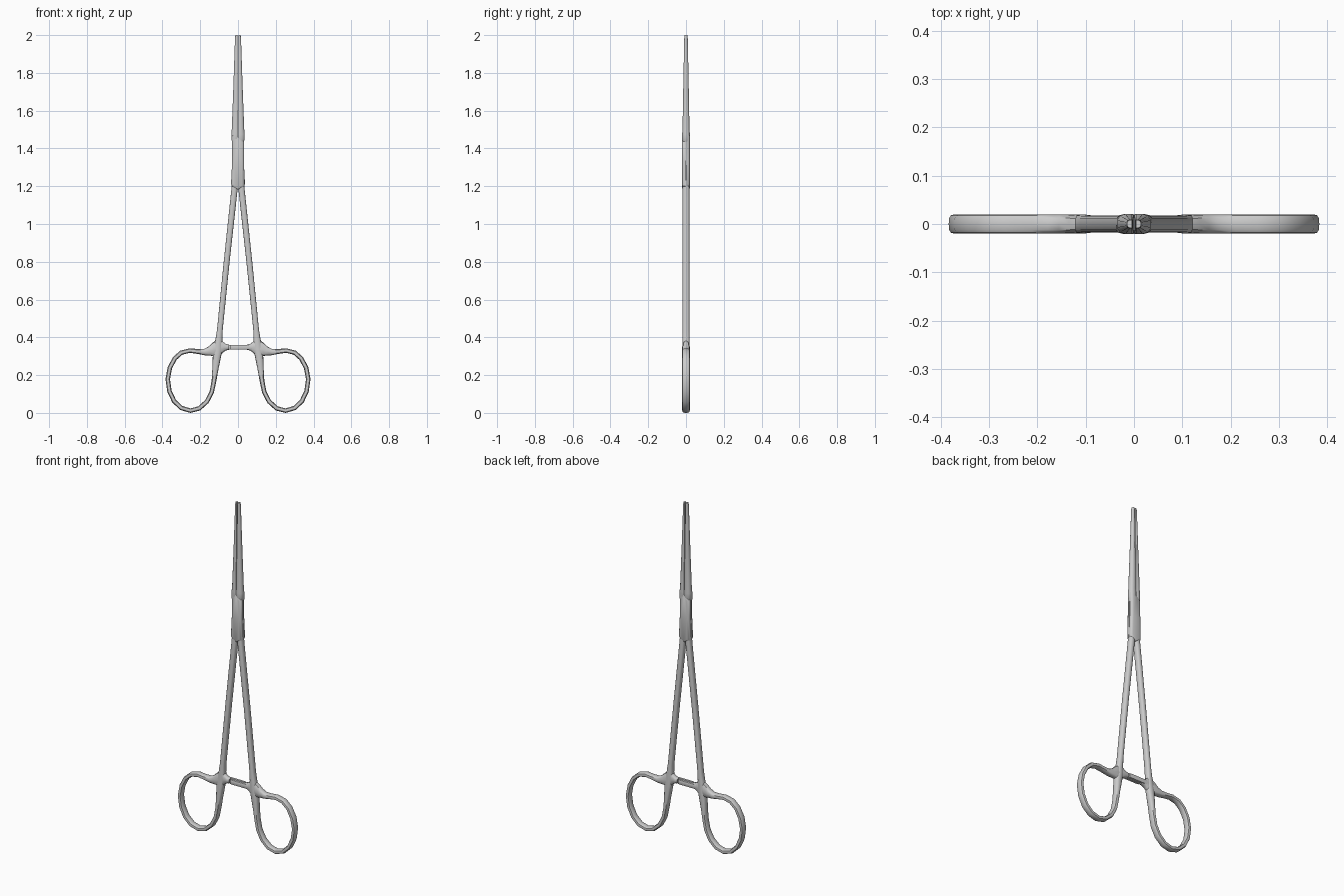
import bpy, bmesh, math
from mathutils import Vector


def loft(name, rings):
    """Skin a list of equal-length point rings, cap the ends."""
    bm = bmesh.new()
    vs = [[bm.verts.new(p) for p in r] for r in rings]
    n = len(vs[0])
    for a, b in zip(vs, vs[1:]):
        for i in range(n):
            j = (i + 1) % n
            bm.faces.new((a[i], a[j], b[j], b[i]))
    bm.faces.new(vs[0])
    bm.faces.new(vs[-1])
    bmesh.ops.recalc_face_normals(bm, faces=bm.faces)
    me = bpy.data.meshes.new(name)
    bm.to_mesh(me)
    bm.free()
    ob = bpy.data.objects.new(name, me)
    bpy.context.collection.objects.link(ob)
    bpy.ops.object.select_all(action='DESELECT')
    ob.select_set(True)
    bpy.context.view_layer.objects.active = ob
    bpy.ops.object.shade_smooth_by_angle(angle=math.radians(40))
    return ob


def sweep(name, path, profile, y=0.0):
    """Sweep a profile along (x, z, half width, half depth) points in the xz plane."""
    rings = []
    for i, (x, z, w, d) in enumerate(path):
        a, b = path[max(i - 1, 0)], path[min(i + 1, len(path) - 1)]
        t = Vector((b[0] - a[0], b[1] - a[1])).normalized()
        rings.append([(x + t.y * w * u, y + d * v, z - t.x * w * u) for u, v in profile])
    return loft(name, rings)


def soft(c, e=0.7):
    return math.copysign(abs(c) ** e, c) if abs(c) > 1e-6 else 0.0


ROUND = [(soft(math.cos(k * math.pi / 6)), soft(math.sin(k * math.pi / 6))) for k in range(12)]
BAR = [(-1, -.8), (-.8, -1), (.8, -1), (1, -.8), (1, .8), (.8, 1), (-.8, 1), (-1, .8)]
# jaw section: flat gripping side at +1, rounded back at -1
JAW = [(1, -.9), (.8, -1), (0, -1), (-.6, -.85), (-1, -.4),
       (-1, .4), (-.6, .85), (0, 1), (.8, 1), (1, .9)]

parts = []

# jaw on the left, swelling slightly at the joint
parts.append(sweep("jaw", [
    (-.0165, 1.435, .0145, .018), (-.018, 1.45, .0175, .0205), (-.018, 1.475, .0175, .0205),
    (-.017, 1.50, .0160, .0185), (-.0132, 1.72, .0115, .0145),
    (-.0094, 1.98, .0066, .0095), (-.0090, 2.0, .0052, .008)], JAW))

# joint plate with slanted ends, front half of the lap joint
outline = [(-.034, 1.47), (-.031, 1.42), (-.031, 1.33), (-.037, 1.21), (-.030, 1.198),
           (0, 1.182), (.035, 1.20), (.032, 1.33), (.031, 1.435), (.004, 1.462)]
levels = [(-.002, 1, 1), (-.013, 1, 1), (-.018, .88, .985), (-.0205, .6, .96)]
parts.append(loft("joint_plate", [
    [(x * sx, y, 1.33 + (z - 1.33) * sz) for x, z in outline] for y, sx, sz in levels]))

# right shank running on into the finger ring and back to the junction
handle = [
    (.0165, 1.23, .0155, .017), (.019, 1.18, .0165, .018), (.060, .80, .0155, .018),
    (.096, .44, .0150, .018), (.101, .39, .0180, .019), (.105, .345, .025, .020),
    (.113, .29, .0210, .020), (.120, .23, .0160, .020), (.127, .17, .0125, .020),
    (.139, .11, .012, .020), (.165, .060, .012, .020), (.205, .024, .012, .020),
    (.252, .012, .012, .020), (.300, .026, .012, .020), (.338, .062, .012, .020),
    (.363, .115, .012, .020), (.372, .178, .012, .020), (.361, .238, .012, .020),
    (.335, .288, .012, .020), (.300, .319, .012, .020), (.255, .330, .012, .020),
    (.212, .325, .013, .020), (.178, .322, .017, .020), (.150, .327, .025, .020),
    (.125, .335, .038, .0195), (.105, .340, .046, .018)]
parts.append(sweep("shank_and_finger_ring", handle, ROUND))

# flared root of the ratchet
parts.append(sweep("ratchet_root", [
    (.112, .348, .055, .017), (.095, .348, .045, .018), (.080, .348, .029, .018),
    (.065, .348, .018, .018), (.048, .348, .0135, .017)], ROUND))

# ratchet bar overlapping the opposite one
parts.append(sweep("ratchet_bar", [
    (.075, .348, .0125, .008), (-.025, .348, .0125, .008), (-.042, .348, .0125, .006)],
    BAR, y=-.0095))

# ratchet teeth on the meeting side of the bar
for k in range(3):
    x = -.015 + k * .014
    parts.append(loft("ratchet_tooth", [
        [(x, -.003, z), (x + .012, -.003, z), (x, .0005, z)] for z in (.338, .358)]))

# the second arm is the first one turned half way round
for ob in parts:
    twin = ob.copy()
    twin.name = "back_" + ob.name
    ob.name = "front_" + ob.name
    twin.rotation_euler.z = math.pi
    bpy.context.collection.objects.link(twin)

# core hidden between the two joint plates
sweep("pivot_core", [(0, 1.21, .024, .006), (0, 1.45, .024, .006)], BAR)
